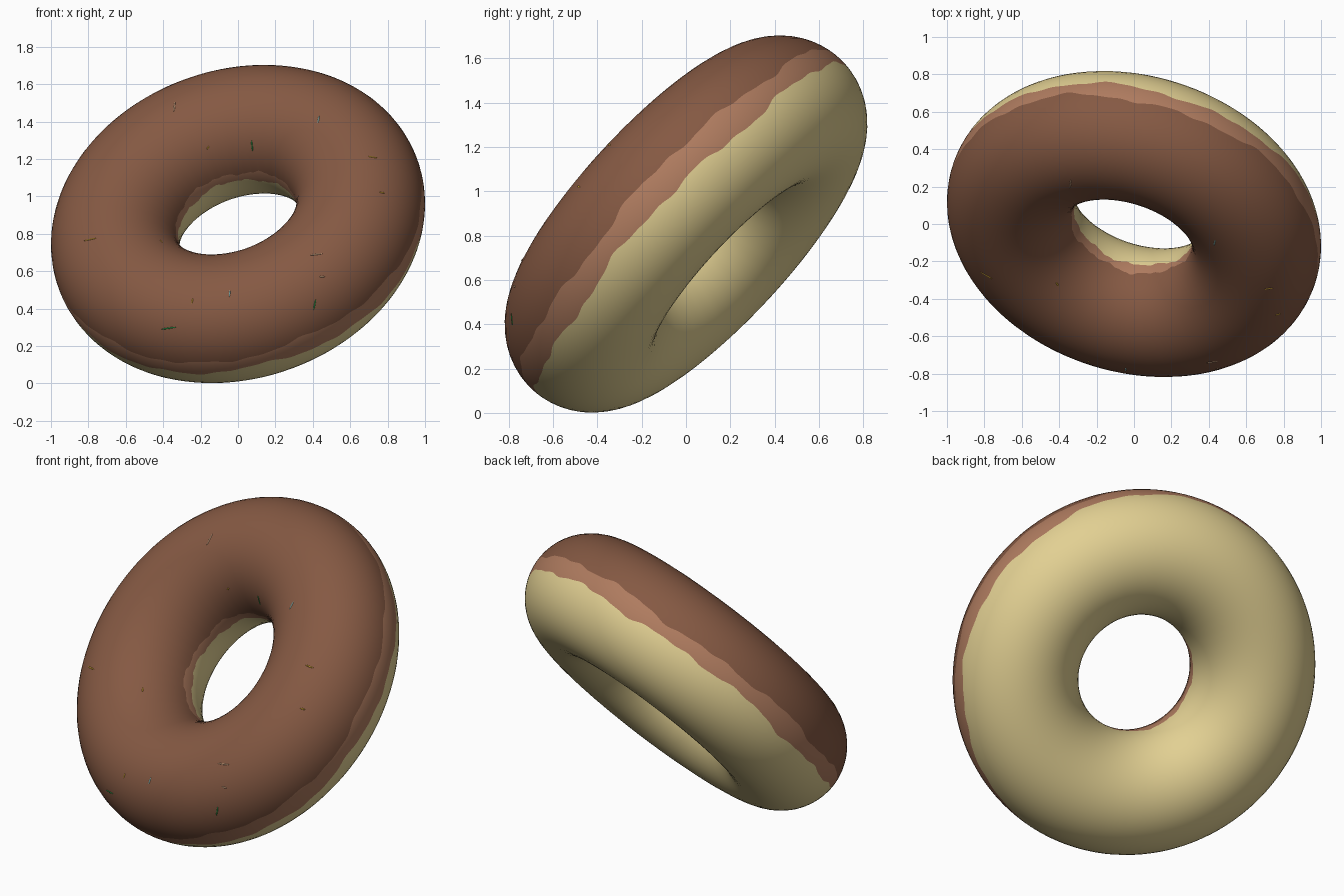
import bpy, bmesh, math
from mathutils import Vector, Matrix
from mathutils.bvhtree import BVHTree

if "Cube" in bpy.data.objects:
    bpy.data.objects.remove(bpy.data.objects["Cube"])

R, T = 0.675, 0.344                      # ring radius, tube radius
CENTRE = Vector((0, 0, 0.852))
AXIS = Vector((-0.237, -0.712, 0.661)).normalized()
E1 = Vector((1, 0, 0))
E1 = (E1 - AXIS * E1.dot(AXIS)).normalized()
E2 = AXIS.cross(E1)


def mat(name, rgb):
    m = bpy.data.materials.new(name)
    m.diffuse_color = (*rgb, 1)
    m.use_nodes = True
    m.node_tree.nodes["Principled BSDF"].inputs["Base Color"].default_value = m.diffuse_color
    return m


dough = mat("dough_cream", (0.76, 0.63, 0.29))
rim = mat("icing_rim_light_brown", (0.43, 0.20, 0.115))
icing = mat("icing_dark_brown", (0.235, 0.10, 0.056))
SPRINKLE = {
    "yellow": mat("sprinkle_yellow", (0.70, 0.42, 0.04)),
    "green": mat("sprinkle_green", (0.03, 0.40, 0.08)),
    "cyan": mat("sprinkle_pale_cyan", (0.45, 0.80, 0.75)),
    "peach": mat("sprinkle_peach", (0.80, 0.50, 0.30)),
}


def wobble(t, k):
    return (0.011 * math.sin(5 * t + k) + 0.009 * math.sin(11 * t + 2.3 * k)
            + 0.005 * math.sin(23 * t + 4.1 * k) + 0.003 * math.sin(41 * t + k))


# ring: tube loops follow the wavy icing edges, so the colours split on clean edges
NU = 256
BANDS = [(24, icing), (4, rim), (26, dough), (4, rim)]
MATS = [dough, rim, icing]
bm = bmesh.new()
rings = []
for i in range(NU):
    t = 2 * math.pi * i / NU
    d = E1 * math.cos(t) + E2 * math.sin(t)
    dip = max(0, d.x)
    # heights of the icing edges along the axis, outside and inside the ring
    out_dark = math.asin((0.038 - 0.025 * dip + wobble(t, 1)) / T)
    out_rim = math.asin((-0.05 - 0.055 * dip + wobble(t, 2.2)) / T)
    in_dark = math.pi - math.asin((0.042 + 0.7 * wobble(t, 3.1)) / T)
    in_rim = math.pi - math.asin((-0.015 + 0.7 * wobble(t, 4.7)) / T)
    stops = [in_dark, out_dark, out_rim, in_rim - 2 * math.pi, in_dark - 2 * math.pi]
    ring = []
    for b, (n, _) in enumerate(BANDS):
        for j in range(n):
            p = stops[b] + (stops[b + 1] - stops[b]) * j / n
            ring.append(bm.verts.new(CENTRE + d * (R + T * math.cos(p)) + AXIS * T * math.sin(p)))
    rings.append(ring)
face_mats = [MATS.index(m) for n, m in BANDS for _ in range(n)]
NV = len(face_mats)
for i in range(NU):
    a, b = rings[i], rings[(i + 1) % NU]
    for j in range(NV):
        k = (j + 1) % NV
        f = bm.faces.new((a[j], b[j], b[k], a[k]))
        f.material_index = face_mats[j]
        f.smooth = True
bmesh.ops.recalc_face_normals(bm, faces=bm.faces)
tree = BVHTree.FromBMesh(bm)
me = bpy.data.meshes.new("donut_ring")
bm.to_mesh(me)
bm.free()
for m in MATS:
    me.materials.append(m)
bpy.context.collection.objects.link(bpy.data.objects.new("donut_ring", me))

# sprinkles: thin slivers almost sunk in the icing (front x, z, angle, length, colour)
SLIVERS = [
    (-0.34, 1.48, 95, 0.07, "peach"), (0.43, 1.41, 95, 0.05, "cyan"),
    (0.075, 1.27, 88, 0.06, "green"), (-0.16, 1.26, 60, 0.02, "yellow"),
    (0.72, 1.21, 0, 0.05, "yellow"), (0.77, 1.02, 0, 0.03, "yellow"),
    (-0.79, 0.77, -8, 0.08, "yellow"), (-0.41, 0.76, 85, 0.03, "yellow"),
    (0.42, 0.69, 10, 0.07, "peach"), (0.45, 0.57, 0, 0.03, "peach"),
    (-0.045, 0.48, 90, 0.04, "cyan"), (-0.245, 0.44, 85, 0.03, "yellow"),
    (-0.37, 0.295, 12, 0.09, "green"), (0.41, 0.42, 80, 0.06, "green"),
]
for i, (x, z, ang, length, col) in enumerate(SLIVERS):
    loc, nor, _, _ = tree.ray_cast(Vector((x, -3, z)), Vector((0, 1, 0)))
    if loc is None:
        continue
    a = math.radians(ang)
    along = Vector((math.cos(a), 0, math.sin(a)))
    along = (along - nor * along.dot(nor)).normalized()
    side = nor.cross(along)
    rot = Matrix((along, side, nor)).transposed().to_4x4()
    bm = bmesh.new()
    bmesh.ops.create_uvsphere(bm, u_segments=10, v_segments=6, radius=1,
                              matrix=Matrix.Translation(loc) @ rot
                              @ Matrix.Diagonal((length / 2, 0.004, 0.003, 1)))
    for f in bm.faces:
        f.smooth = True
    sm = bpy.data.meshes.new(f"sprinkle_{i + 1}")
    bm.to_mesh(sm)
    bm.free()
    sm.materials.append(SPRINKLE[col])
    bpy.context.collection.objects.link(bpy.data.objects.new(f"sprinkle_{i + 1}", sm))
